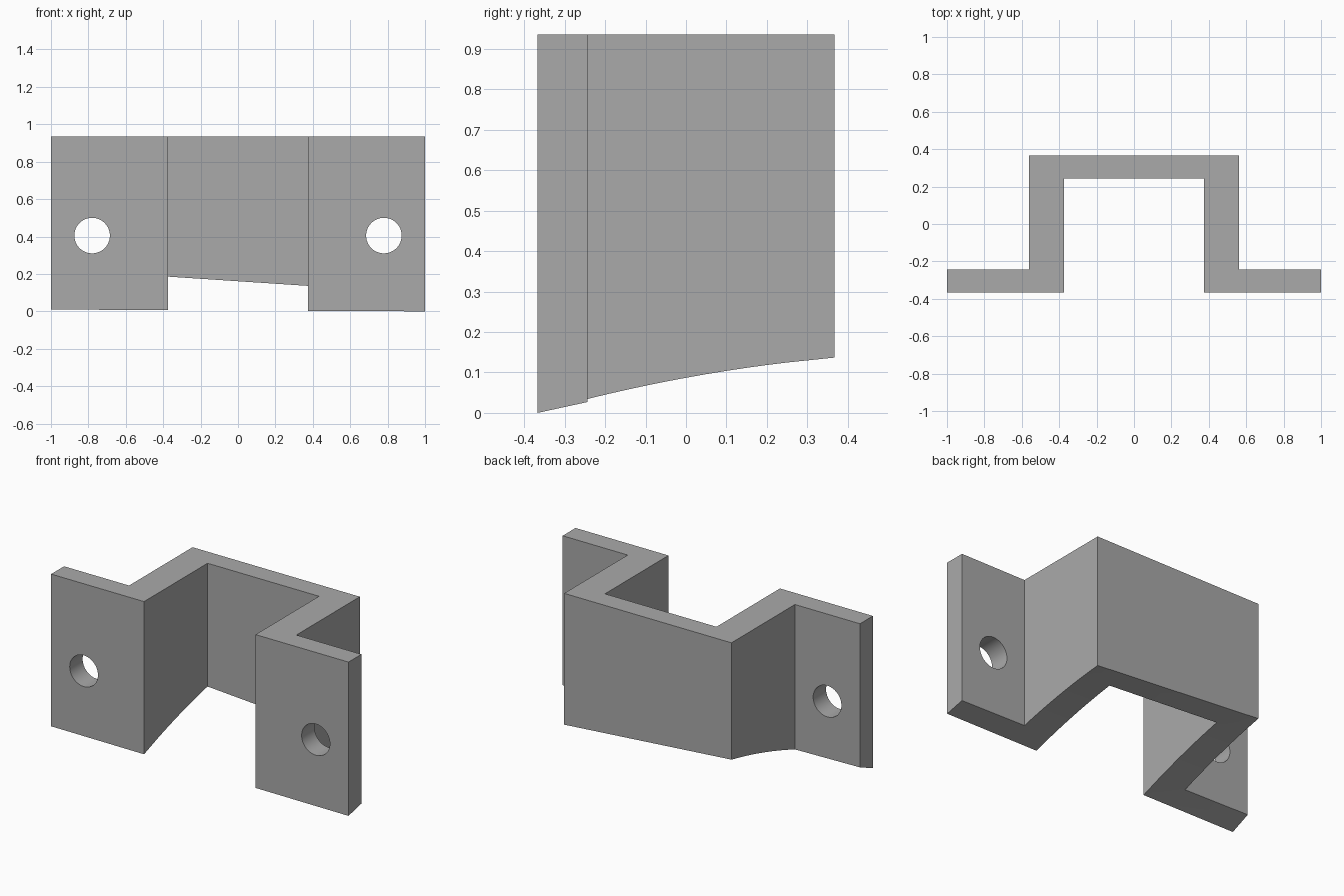
import bpy
import bmesh

cube = bpy.data.objects.get("Cube")
if cube:
    bpy.data.objects.remove(cube, do_unlink=True)

TOP = 0.935
FRONT, BACK = -0.367, 0.367
FLANGE_BACK, WEB_FRONT = -0.243, 0.243
INNER, OUTER, END = 0.375, 0.5625, 1.0


def bottom_height(x, y):
    """Gently curved, slightly twisted underside."""
    t = y - FRONT
    return max(0.0, 0.002 + 0.279 * t - 0.13 * t * t + (OUTER - x) * (0.005 + 0.1 * t))


def in_section(x, y):
    """Hat-shaped plan: two flanges, two side walls, one back wall."""
    ax = abs(x)
    if ax > OUTER:
        return y < FLANGE_BACK
    return ax > INNER or y > WEB_FRONT


# Grey finish
grey = bpy.data.materials.new("plain_grey")
grey.use_nodes = True
colour = (0.4, 0.4, 0.4, 1.0)
grey.diffuse_color = colour
grey.node_tree.nodes["Principled BSDF"].inputs["Base Color"].default_value = colour

# Underside cells, with extra cuts along the side walls for the curve
xs = [-END, -OUTER, -INNER, INNER, OUTER, END]
steps = 10
ys = [FRONT] + [FLANGE_BACK + (WEB_FRONT - FLANGE_BACK) * i / steps
                for i in range(steps + 1)] + [BACK]
bm = bmesh.new()
grid = {}


def corner(i, j):
    if (i, j) not in grid:
        x, y = xs[i], ys[j]
        grid[i, j] = bm.verts.new((x, y, bottom_height(x, y)))
    return grid[i, j]


for i in range(len(xs) - 1):
    for j in range(len(ys) - 1):
        if in_section((xs[i] + xs[i + 1]) / 2, (ys[j] + ys[j + 1]) / 2):
            bm.faces.new([corner(i, j), corner(i, j + 1),
                          corner(i + 1, j + 1), corner(i + 1, j)])

# Raise the walls to a level top
raised = bmesh.ops.extrude_face_region(bm, geom=bm.faces[:])["geom"]
for v in raised:
    if isinstance(v, bmesh.types.BMVert):
        v.co.z = TOP
bmesh.ops.recalc_face_normals(bm, faces=bm.faces[:])
mesh = bpy.data.meshes.new("bracket")
bm.to_mesh(mesh)
bm.free()
mesh.materials.append(grey)
bracket = bpy.data.objects.new("bracket", mesh)
bpy.context.collection.objects.link(bracket)

# Bolt holes through both flanges
cutters = []
for side in (-1, 1):
    bpy.ops.mesh.primitive_cylinder_add(
        vertices=48, radius=0.095, depth=0.4,
        location=(side * 0.78, (FRONT + FLANGE_BACK) / 2, 0.405),
        rotation=(1.570796, 0, 0))
    cutter = bpy.context.object
    cutter.name = "bolt_hole_cutter"
    cutter.hide_render = True
    cutter.data.materials.append(grey)
    cutters.append(cutter)
    cut = bracket.modifiers.new("bolt_hole", "BOOLEAN")
    cut.operation = "DIFFERENCE"
    cut.solver = "EXACT"
    cut.object = cutter

bpy.ops.object.select_all(action="DESELECT")
bpy.context.view_layer.objects.active = bracket
bracket.select_set(True)
for name in [m.name for m in bracket.modifiers]:
    bpy.ops.object.modifier_apply(modifier=name)
for cutter in cutters:
    bpy.data.objects.remove(cutter, do_unlink=True)
bpy.ops.object.shade_smooth_by_angle(angle=0.5)
